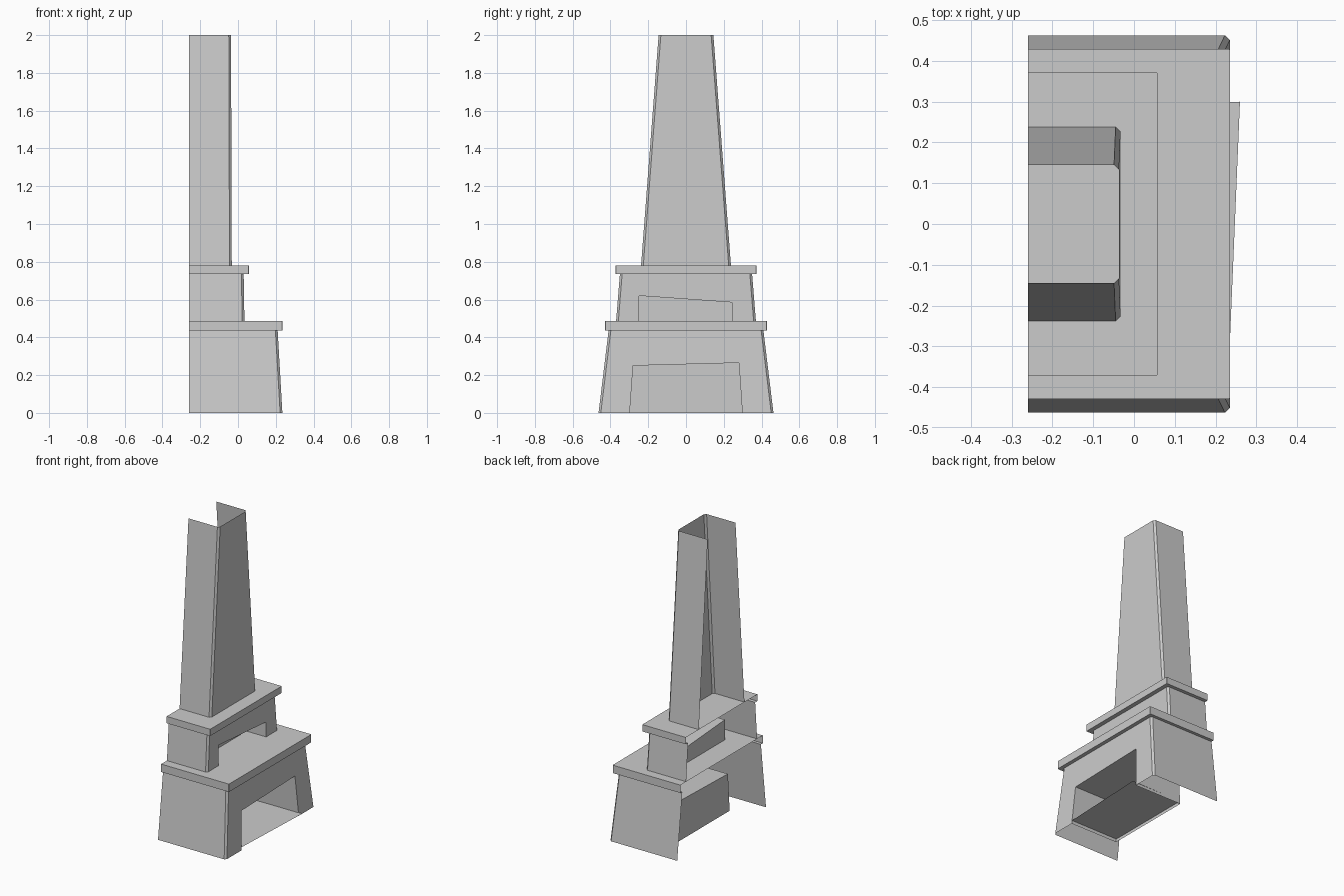
import bpy, bmesh

if "Cube" in bpy.data.objects:
    bpy.data.objects.remove(bpy.data.objects["Cube"])

BACK = -0.26      # open rear plane (stands against a wall)
C = 0.012         # corner chamfer


def make(name, polys):
    """Object from a list of polygons given as point lists."""
    bm = bmesh.new()
    for p in polys:
        bm.faces.new([bm.verts.new(v) for v in p])
    bmesh.ops.remove_doubles(bm, verts=bm.verts, dist=0.0005)
    me = bpy.data.meshes.new(name)
    bm.to_mesh(me)
    bm.free()
    ob = bpy.data.objects.new(name, me)
    bpy.context.collection.objects.link(ob)
    return ob


def outline(x, y, z, c=C):
    """Three-sided outline with chamfered front corners, open at the back."""
    return [(BACK, -y, z), (x - c, -y, z), (x, -y + c, z),
            (x, y - c, z), (x - c, y, z), (BACK, y, z)]


def strips(a, b, skip=()):
    return [[a[i], a[i + 1], b[i + 1], b[i]]
            for i in range(len(a) - 1) if i not in skip]


def tier(name, low, high, opening=None):
    """Tapered shell; opening = four (y, z) points from lower -y, round the top."""
    a, b = outline(*low), outline(*high)
    if not opening:
        return make(name, strips(a, b))
    (x0, _, z0), (x1, _, z1) = low, high
    hole = [(x0 + (x1 - x0) * (z - z0) / (z1 - z0), y, z) for y, z in opening]
    front = [a[2]] + hole + [a[3], b[3], b[2]]
    return make(name, strips(a, b, skip=(2,)) + [front]), hole


def recess(name, hole, depth_x):
    """Side walls, ceiling and back panel behind an opening."""
    rear = [(depth_x, y, z) for _, y, z in hole]
    return make(name, strips(hole, rear) + [rear])


def shelf(name, x, y, z0, z1, wall_x, wall_y):
    """Slab with a full top, edge band and a lip under the overhang."""
    low, high = outline(x, y, z0, 0.003), outline(x, y, z1, 0.003)
    return make(name, strips(low, high) + [high]
                + strips(outline(wall_x, wall_y, z0), low))


# lower hearth tier with firebox
_, hole = tier("hearth_base", (0.235, 0.463, 0), (0.21, 0.41, 0.435),
               [(-0.298, 0), (-0.28, 0.25), (0.28, 0.265), (0.298, 0)])
recess("firebox", hole, -0.11)
make("firebox_floor", [[(-0.11, -0.295, 0.02), (0.235, -0.295, 0.02),
                        (0.26, 0.30, 0.02), (-0.11, 0.295, 0.02)]])
shelf("mantel_shelf", 0.235, 0.43, 0.435, 0.487, 0.21, 0.41)

# upper tier with niche
_, hole = tier("upper_tier", (0.034, 0.37, 0.487), (0.03, 0.35, 0.735),
               [(-0.252, 0.487), (-0.248, 0.62), (0.243, 0.585), (0.245, 0.487)])
recess("niche", hole, -0.11)
shelf("upper_shelf", 0.058, 0.373, 0.735, 0.78, 0.03, 0.35)

# tapered chimney, open at top and back
tier("chimney_hood", (-0.033, 0.238, 0.78), (-0.037, 0.145, 2.0))
